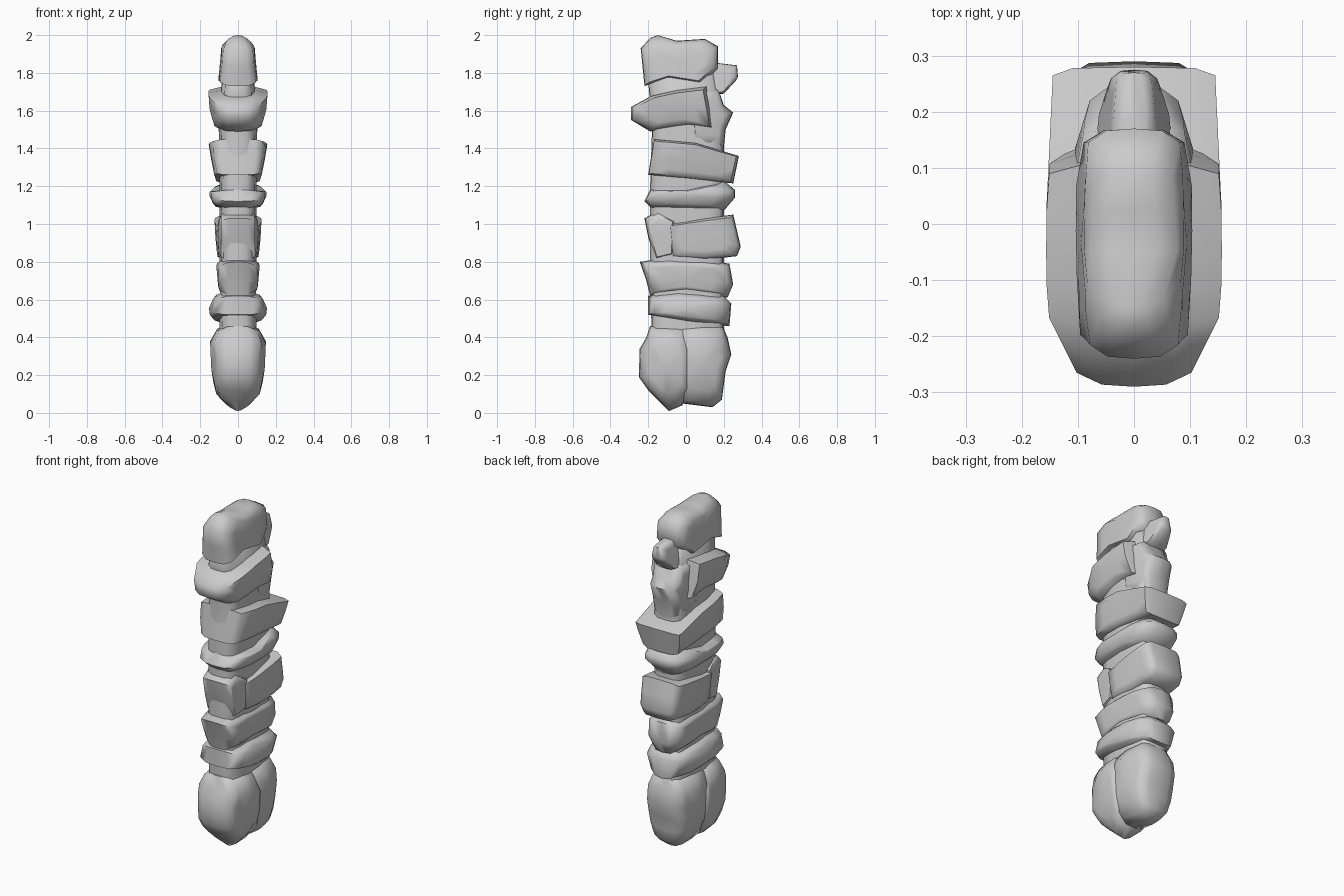
import bpy, bmesh
from math import ceil, hypot


def width_at(z, widths):
    # piecewise linear half-width along the height
    if z <= widths[0][0]:
        return widths[0][1]
    for (z0, w0), (z1, w1) in zip(widths, widths[1:]):
        if z <= z1:
            return w0 + (w1 - w0) * (z - z0) / (z1 - z0)
    return widths[-1][1]


def rock(name, outline, widths, inset=0.03, mid=0.62, front=0.7, back=1.0, reach=0.13):
    """Symmetric boulder: side outline (y, z) swollen to half-widths, pinched at front and back."""
    pts = []
    for (y0, z0), (y1, z1) in zip(outline, outline[1:] + outline[:1]):
        k = ceil(hypot(y1 - y0, z1 - z0) / 0.13)
        pts += [(y0 + (y1 - y0) * i / k, z0 + (z1 - z0) * i / k) for i in range(k)]
    n = len(pts)
    y_min, y_max = min(p[0] for p in pts), max(p[0] for p in pts)
    z_min, z_max = min(p[1] for p in pts), max(p[1] for p in pts)
    cy, cz = (y_min + y_max) / 2, (z_min + z_max) / 2
    hy, hz = (y_max - y_min) / 2, (z_max - z_min) / 2

    def width(y, z):
        f = front + (1 - front) * min(1, (y - y_min) / reach)
        b = back + (1 - back) * min(1, (y_max - y) / reach)
        return width_at(z, widths) * f * b

    bm = bmesh.new()
    rings = []
    # rings run from the left cheek, over the middle, to the right cheek
    layers = ((-1, hy * .4, hz * .4), (-1, inset, inset * .8), (-mid, inset * .15, inset * .12),
              (0, 0, 0), (mid, inset * .15, inset * .12), (1, inset, inset * .8), (1, hy * .4, hz * .4))
    for fx, dy, dz in layers:
        ring = []
        for y, z in pts:
            yy = cy + (y - cy) * (1 - dy / hy)
            zz = cz + (z - cz) * (1 - dz / hz)
            ring.append(bm.verts.new((fx * width(yy, zz), yy, zz)))
        rings.append(ring)
    for a, b in zip(rings, rings[1:]):
        for i in range(n):
            j = (i + 1) % n
            bm.faces.new((a[i], a[j], b[j], b[i]))
    for ring, s in ((rings[0], -1), (rings[-1], 1)):
        c = bm.verts.new((s * width(cy, cz), cy, cz))
        for i in range(n):
            bm.faces.new((ring[i], ring[(i + 1) % n], c))
    bmesh.ops.recalc_face_normals(bm, faces=bm.faces)
    me = bpy.data.meshes.new(name)
    bm.to_mesh(me)
    bm.free()
    ob = bpy.data.objects.new(name, me)
    bpy.context.collection.objects.link(ob)
    bpy.ops.object.select_all(action='DESELECT')
    ob.select_set(True)
    bpy.context.view_layer.objects.active = ob
    bpy.ops.object.shade_smooth_by_angle(angle=1.1)
    return ob


# inner column filling the gaps between the stones
rock("core", [(-.18, .3), (-.19, .8), (-.19, 1.2), (-.18, 1.5), (-.2, 1.76), (-.1, 1.85),
              (.15, 1.8), (.2, 1.6), (.2, 1.2), (.2, .8), (.2, .3)],
     [(.3, .1), (.7, .095), (1.2, .1), (1.6, .1), (1.85, .08)], .025, back=.8)

# base: front and back lobes
base_w = [(.01, .02), (.05, .07), (.1, .115), (.2, .14), (.38, .148), (.41, .125), (.47, .1)]
rock("base_front", [(-.19, .46), (-.21, .4), (-.245, .34), (-.25, .19), (-.2, .12), (-.09, .01),
                    (-.02, .04), (.03, .12), (.03, .35), (.0, .46)], base_w, front=.68)
rock("base_back", [(-.06, .46), (-.06, .2), (-.02, .05), (.14, .03), (.19, .07), (.21, .22),
                   (.24, .31), (.22, .4), (.19, .47)], base_w, .025, front=.85, back=.65)

# lower stones
rock("low_stone", [(-.2, .52), (-.2, .62), (-.05, .65), (.2, .62), (.24, .58), (.23, .46), (.05, .47)],
     [(.46, .1), (.52, .15), (.57, .155), (.62, .12), (.65, .08)], .03, front=.8, back=.62)
rock("second_stone", [(-.245, .8), (-.21, .7), (-.19, .62), (0, .64), (.22, .61), (.25, .68),
                      (.23, .79), (.1, .81), (-.1, .82)],
     [(.62, .09), (.67, .105), (.78, .115), (.82, .1)], .03, front=.75, back=.8)

# middle stones
rock("middle_front", [(-.22, 1.03), (-.2, .93), (-.16, .81), (-.06, .83), (-.05, 1.02), (-.15, 1.07)],
     [(.8, .1), (1.03, .108), (1.07, .09)], .02, front=.8)
rock("middle_back", [(-.1, 1.0), (-.08, .82), (.1, .81), (.27, .83), (.29, .88), (.25, 1.05), (.1, 1.03)],
     [(.8, .105), (.9, .118), (1.03, .125), (1.06, .12)], .02, .75, front=.9, back=.92)
rock("thin_stone", [(-.22, 1.12), (-.19, 1.18), (0, 1.18), (.2, 1.23), (.26, 1.18), (.26, 1.14),
                    (.2, 1.07), (-.18, 1.08)],
     [(1.07, .1), (1.13, .152), (1.17, .15), (1.22, .1)], .025, front=.68, back=.62)

# upper stones
rock("broad_stone", [(-.2, 1.26), (-.17, 1.45), (.05, 1.43), (.28, 1.36), (.25, 1.215)],
     [(1.21, .11), (1.27, .128), (1.34, .142), (1.42, .155), (1.45, .14)], .015, .75, front=.85)
rock("shoulder_stone", [(-.29, 1.62), (-.29, 1.55), (-.19, 1.49), (.02, 1.52), (.15, 1.5),
                        (.11, 1.73), (-.05, 1.71), (-.18, 1.68)],
     [(1.48, .1), (1.52, .125), (1.6, .15), (1.7, .157), (1.73, .14)], .025, front=.6)
rock("shoulder_back", [(.02, 1.42), (.2, 1.4), (.21, 1.5), (.25, 1.59), (.2, 1.63), (.17, 1.72), (.02, 1.72)],
     [(1.4, .09), (1.55, .11), (1.72, .1)], .03, front=1, back=.65)

# top stone and the knob behind it
rock("top_stone", [(-.24, 1.93), (-.19, 1.985), (-.15, 2.0), (-.05, 1.97), (.1, 1.98), (.17, 1.94),
                   (.17, 1.82), (.08, 1.74), (-.1, 1.77), (-.22, 1.73)],
     [(1.74, .108), (1.8, .1), (1.94, .088), (1.97, .065), (2.0, .03)], .025, front=.85, back=.9)
rock("rear_knob", [(.08, 1.68), (.2, 1.69), (.265, 1.76), (.275, 1.78), (.27, 1.84), (.1, 1.86)],
     [(1.68, .075), (1.78, .055), (1.86, .035)], .015, front=1, back=.7)
